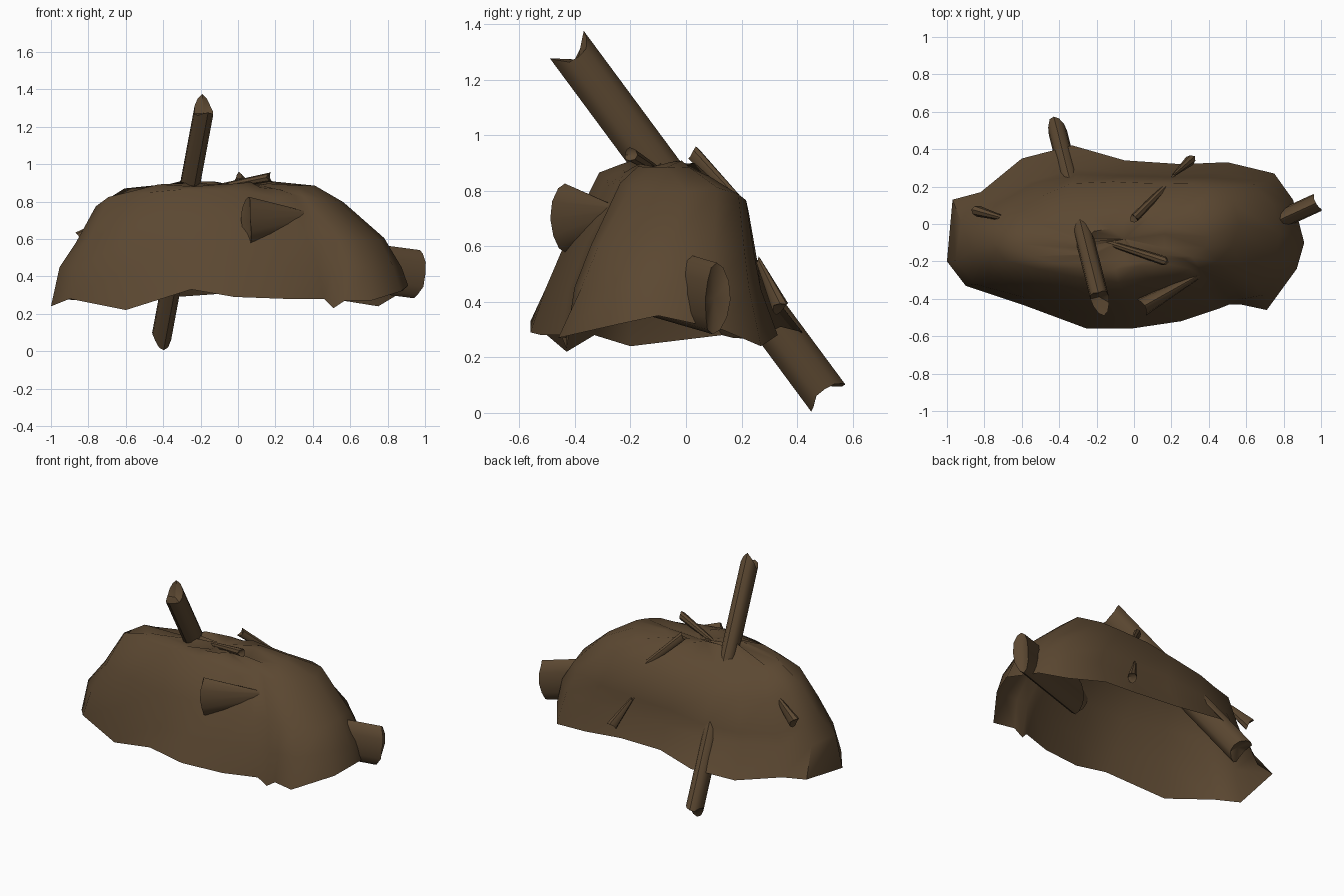
import bpy
import bmesh
import random
from math import sin, cos, tau
from mathutils import Vector

random.seed(4)
default_cube = bpy.data.objects.get("Cube")
if default_cube:
    bpy.data.objects.remove(default_cube, do_unlink=True)

# Single earthy colour
soil = bpy.data.materials.new("soil_brown")
soil.use_nodes = True
soil_colour = (0.105, 0.064, 0.031, 1)
soil.diffuse_color = soil_colour
soil.node_tree.nodes["Principled BSDF"].inputs["Base Color"].default_value = soil_colour


def finish(name, bm, angle):
    """Turn a bmesh into a smooth-shaded object with sharp folds kept."""
    bmesh.ops.recalc_face_normals(bm, faces=bm.faces)
    mesh = bpy.data.meshes.new(name)
    bm.to_mesh(mesh)
    bm.free()
    mesh.materials.append(soil)
    part = bpy.data.objects.new(name, mesh)
    bpy.context.collection.objects.link(part)
    bpy.ops.object.select_all(action='DESELECT')
    part.select_set(True)
    bpy.context.view_layer.objects.active = part
    bpy.ops.object.shade_smooth_by_angle(angle=angle)


def bridge(bm, lower, upper):
    """Join two vertex rings of equal length with quads."""
    count = len(lower)
    for i in range(count):
        j = (i + 1) % count
        bm.faces.new((lower[i], lower[j], upper[j], upper[i]))


def jitter(amount):
    return random.uniform(-amount, amount)


# Ragged rim of the hollow mound, anticlockwise from the right end
rim = [
    (-1, -.2, .24), (-.9, -.33, .28), (-.6, -.43, .22), (-.25, -.56, .33),
    (-.02, -.56, .29), (.25, -.52, .28), (.46, -.45, .28), (.51, -.43, .23),
    (.57, -.43, .27), (.71, -.46, .27), (.87, -.24, .32), (.91, -.1, .35),
    (.85, .13, .3), (.75, .27, .24), (.5, .33, .28), (.25, .32, .3),
    (-.05, .34, .31), (-.33, .42, .29), (-.6, .35, .26), (-.82, .17, .27),
    (-.97, .13, .28),
]
# Bounds of each higher ring: x low, x high, y low, y high, z, right end tilt, roughness
levels = [
    (-.95, .87, -.5, .36, .45, 0, .008),
    (-.87, .79, -.43, .33, .6, .2, .01),
    (-.77, .55, -.31, .27, .81, .25, .015),
    (-.6, .4, -.25, .14, .87, .12, .02),
    (-.3, .18, -.2, .05, .89, 0, .02),
]


def build_mound():
    bm = bmesh.new()
    ring = [bm.verts.new(p) for p in rim]
    outline = [Vector((x, y)) for x, y, z in rim]
    count = len(rim)
    for x_low, x_high, y_low, y_high, height, tilt, rough in levels:
        # Each ring is a little rounder than the one below
        outline = [(outline[i - 1] + outline[i] * 4 + outline[(i + 1) % count]) / 6
                   for i in range(count)]
        xs = [p.x for p in outline]
        ys = [p.y for p in outline]
        upper = []
        for p in outline:
            u = (p.x - min(xs)) / (max(xs) - min(xs))
            v = (p.y - min(ys)) / (max(ys) - min(ys))
            # The right end is higher at the front and pulled in at the back
            inset = .1 * (1 - u) * v
            upper.append(bm.verts.new((
                x_low + u * (x_high - x_low) + jitter(rough),
                y_low + v * (y_high - y_low) - inset + jitter(rough),
                height + tilt * (1 - u) * (.35 - v) + jitter(rough))))
        bridge(bm, ring, upper)
        ring = upper
    # Close the crown only, the underside stays open
    peak = bm.verts.new((-.05, -.08, .88))
    for i, vert in enumerate(ring):
        bm.faces.new((vert, ring[(i + 1) % count], peak))
    finish("earth_mound", bm, 0.9)


def build_log(name, start, end, tall, wide, taper=1.0, jag=0.0, sides=12):
    """Oval log between two points, with sunken ends; jag notches the tall
    way when positive and the wide way when negative."""
    a, b = Vector(start), Vector(end)
    axis = (b - a).normalized()
    side = axis.cross(Vector((0, 0, 1))).normalized()
    up = side.cross(axis)
    bm = bmesh.new()
    rings = []
    for centre, scale, outward in ((a, 1, -1), (b, taper, 1)):
        ring = []
        for i in range(sides):
            t = tau * i / sides
            splinter = jag * (jitter(0.25) - 0.8 * cos(2 * t))
            ring.append(bm.verts.new(
                centre + side * cos(t) * wide * scale
                + up * sin(t) * tall * scale
                + axis * splinter * outward))
        rings.append(ring)
        hollow = bm.verts.new(centre - axis * outward * abs(jag))
        for i in range(sides):
            bm.faces.new((ring[i], ring[(i + 1) % sides], hollow))
    bridge(bm, *rings)
    finish(name, bm, 0.7)


build_mound()

# Large logs driven through the mound
build_log("long_log", (-.18, -.41, 1.3), (-.41, .5, .07), .08, .05, jag=.035)
build_log("end_log", (.97, .11, .41), (.29, -.2, .5), .13, .05, jag=-.02)
build_log("front_log", (.05, -.44, .7), (.37, -.26, .72), .125, .05, .25, jag=-.015)

# Small sticks lying on the surface
build_log("crown_stick", (.17, -.2, .93), (-.14, -.1, .87), .025, .025, .6, jag=.012, sides=8)
build_log("back_stick", (0, .03, .93), (.16, .19, .76), .028, .024, .7, jag=.012, sides=8)
build_log("low_stick", (.3, .34, .38), (.21, .26, .55), .034, .028, .3, jag=.01, sides=8)
build_log("right_stick", (-.84, .07, .6), (-.66, .02, .72), .045, .03, .3, jag=.01, sides=8)
